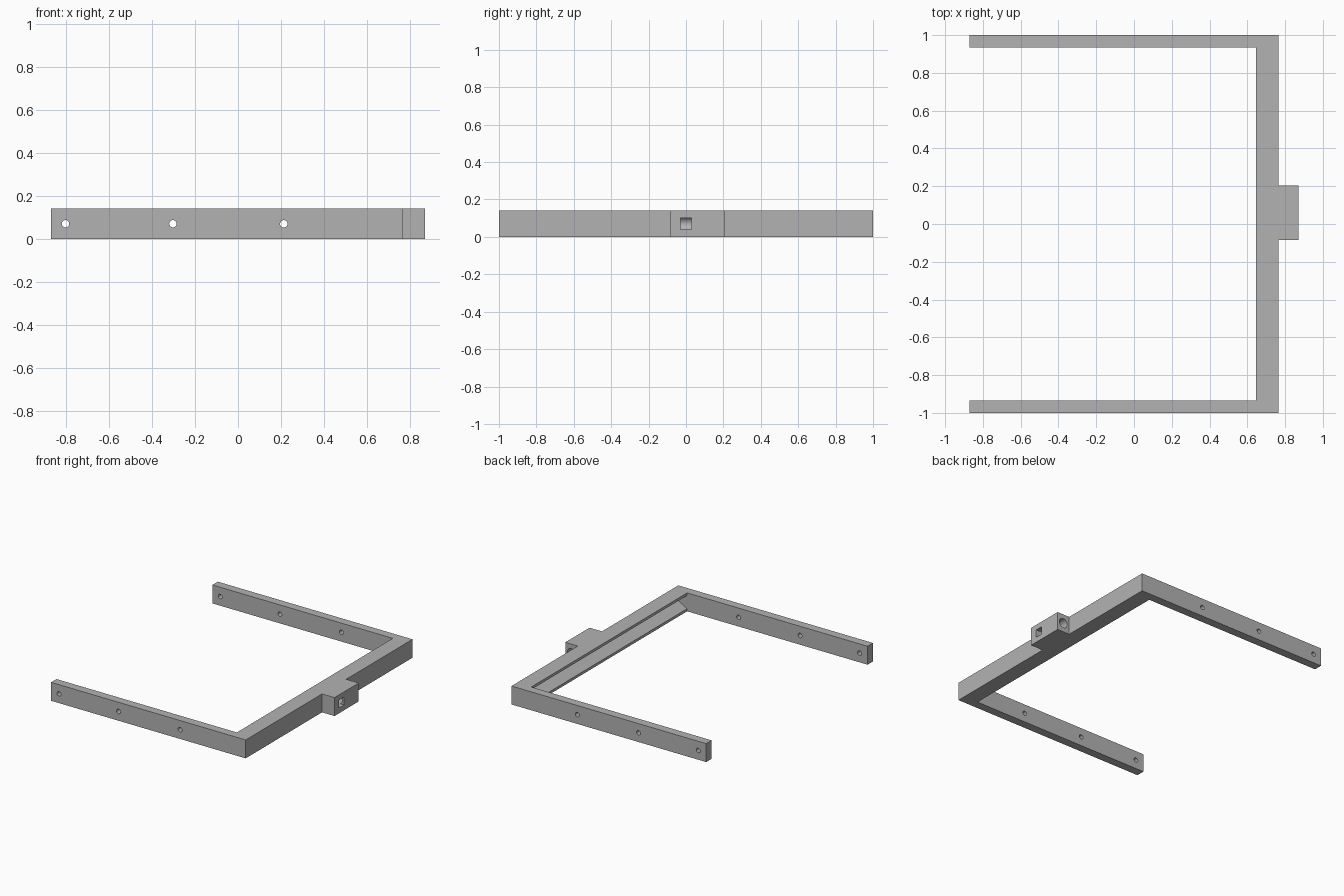
import bpy, bmesh, math
from mathutils import Matrix, Vector

if "Cube" in bpy.data.objects:
    bpy.data.objects.remove(bpy.data.objects["Cube"])

HEIGHT = 0.14
MID_Z = HEIGHT / 2

grey = bpy.data.materials.new("plain grey")
grey.diffuse_color = (0.45, 0.45, 0.45, 1)
grey.use_nodes = True
grey.node_tree.nodes["Principled BSDF"].inputs["Base Color"].default_value = grey.diffuse_color


def prism(name, points, direction):
    """Extrude a closed polygon along a direction."""
    bm = bmesh.new()
    face = bm.faces.new([bm.verts.new(p) for p in points])
    ext = bmesh.ops.extrude_face_region(bm, geom=[face])
    verts = [g for g in ext["geom"] if isinstance(g, bmesh.types.BMVert)]
    bmesh.ops.translate(bm, verts=verts, vec=Vector(direction))
    bmesh.ops.recalc_face_normals(bm, faces=bm.faces)
    mesh = bpy.data.meshes.new(name)
    bm.to_mesh(mesh)
    bm.free()
    mesh.materials.append(grey)
    obj = bpy.data.objects.new(name, mesh)
    bpy.context.collection.objects.link(obj)
    return obj


def y_cylinder(name, x, y0, y1, radius, sides):
    """Cylinder along y at mid height."""
    pts = [(x + radius * math.cos(2 * math.pi * i / sides), y0,
            MID_Z + radius * math.sin(2 * math.pi * i / sides)) for i in range(sides)]
    return prism(name, pts, (0, y1 - y0, 0))


def cut(target, cutter):
    mod = target.modifiers.new("cut", 'BOOLEAN')
    mod.operation = 'DIFFERENCE'
    mod.solver = 'EXACT'
    mod.object = cutter
    bpy.context.view_layer.objects.active = target
    bpy.ops.object.modifier_apply(modifier=mod.name)
    bpy.data.objects.remove(cutter, do_unlink=True)


# U-shaped frame with the socket block on the outer side of the crossbar
outline = [(-0.87, -1), (0.765, -1), (0.765, -0.085), (0.87, -0.085),
           (0.87, 0.205), (0.765, 0.205), (0.765, 1), (-0.87, 1),
           (-0.87, 0.935), (0.645, 0.935), (0.645, -0.935), (-0.87, -0.935)]
frame = prism("u_frame", [(x, y, 0) for x, y in outline], (0, 0, HEIGHT))

# V groove along the inner side of the crossbar (mouth widened past the face)
slope = 0.05 / 0.09
mouth = 0.05 + 0.02 * slope
cut(frame, prism("groove_cutter",
                 [(0.625, -0.935, MID_Z - mouth), (0.735, -0.935, MID_Z),
                  (0.625, -0.935, MID_Z + mouth)], (0, 1.87, 0)))

# Screw holes through both arms
for x in (-0.803, -0.303, 0.213):
    cut(frame, y_cylinder("screw_hole_cutter", x, -1.1, 1.1, 0.017, 24))

# Round bore in the block's end and the square window that meets it
cut(frame, y_cylinder("bore_cutter", 0.818, -0.03, 0.3, 0.036, 32))
cut(frame, prism("window_cutter",
                 [(0.815, -0.03, 0.04), (0.815, 0.03, 0.04),
                  (0.815, 0.03, 0.10), (0.815, -0.03, 0.10)], (0.1, 0, 0)))

# Smooth only the hole walls
bpy.ops.object.select_all(action='DESELECT')
frame.select_set(True)
bpy.context.view_layer.objects.active = frame
bpy.ops.object.shade_smooth_by_angle(angle=math.radians(25))
